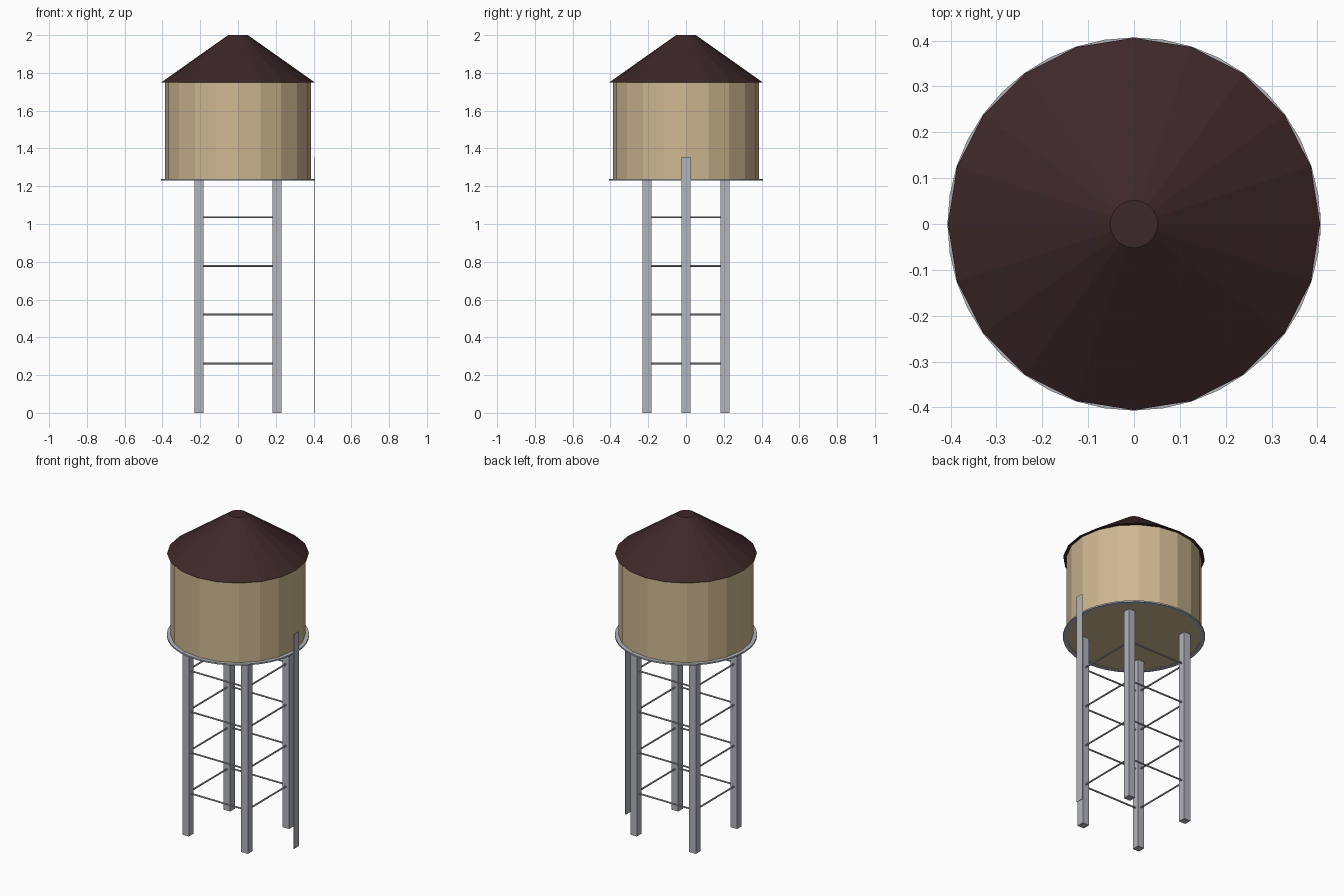
import bpy, math
from mathutils import Vector

if "Cube" in bpy.data.objects:
    bpy.data.objects.remove(bpy.data.objects["Cube"])


def material(name, rgb):
    m = bpy.data.materials.new(name)
    m.diffuse_color = (*rgb, 1)
    m.use_nodes = True
    m.node_tree.nodes["Principled BSDF"].inputs["Base Color"].default_value = m.diffuse_color
    return m


METAL = material("grey metal", (0.45, 0.46, 0.51))
TAN = material("tan tank", (0.62, 0.48, 0.285))
ROOF = material("dark brown roof", (0.048, 0.021, 0.021))


def finish(name, mat):
    ob = bpy.context.object
    ob.name = name
    ob.data.materials.append(mat)
    return ob


def cone(name, sides, r1, r2, z1, z2, mat):
    # rotated a quarter turn so corners always lie on the x and y axes
    bpy.ops.mesh.primitive_cone_add(vertices=sides, radius1=r1, radius2=r2,
                                    depth=z2 - z1, location=(0, 0, (z1 + z2) / 2))
    return finish(name, mat)


def box(name, lo, hi, mat):
    lo, hi = Vector(lo), Vector(hi)
    bpy.ops.mesh.primitive_cube_add(size=1, location=(lo + hi) / 2)
    bpy.context.object.scale = hi - lo
    return finish(name, mat)


def rod(name, a, b, r, mat):
    a, b = Vector(a), Vector(b)
    bpy.ops.mesh.primitive_cylinder_add(vertices=8, radius=r, depth=(b - a).length,
                                        location=(a + b) / 2)
    ob = finish(name, mat)
    ob.rotation_mode = 'QUATERNION'
    ob.rotation_quaternion = (b - a).to_track_quat('Z', 'Y')
    return ob


# tank and roof
cone("tank", 20, 0.386, 0.386, 1.232, 1.75, TAN)
cone("roof", 20, 0.406, 0.052, 1.75, 2.0, ROOF)

# thin walkway ring around the tank foot
N = 40
profile = [(0.38, 1.23), (0.407, 1.23), (0.407, 1.239), (0.38, 1.239)]
verts = [(r * math.cos(2 * math.pi * i / N), r * math.sin(2 * math.pi * i / N), z)
         for i in range(N) for r, z in profile]
faces = [(4 * i + j, 4 * ((i + 1) % N) + j, 4 * ((i + 1) % N) + (j + 1) % 4, 4 * i + (j + 1) % 4)
         for i in range(N) for j in range(4)]
mesh = bpy.data.meshes.new("walkway_ring")
mesh.from_pydata(verts, [], faces)
mesh.materials.append(METAL)
ring = bpy.data.objects.new("walkway_ring", mesh)
bpy.context.collection.objects.link(ring)

# legs and horizontal braces on all four sides
P, H = 0.206, 0.023
corners = [(-P, -P), (P, -P), (P, P), (-P, P)]
for i, (x, y) in enumerate(corners):
    box(f"leg_{i + 1}", (x - H, y - H, 0), (x + H, y + H, 1.234), METAL)
    nx, ny = corners[(i + 1) % 4]
    for k, z in enumerate((0.262, 0.52, 0.778, 1.036)):
        rod(f"brace_{i + 1}_{k + 1}", (x, y, z), (nx, ny, z), 0.005, METAL)

# flat ladder strip on the right side
box("ladder_strip", (0.404, -0.025, 0), (0.407, 0.025, 1.355), METAL)
